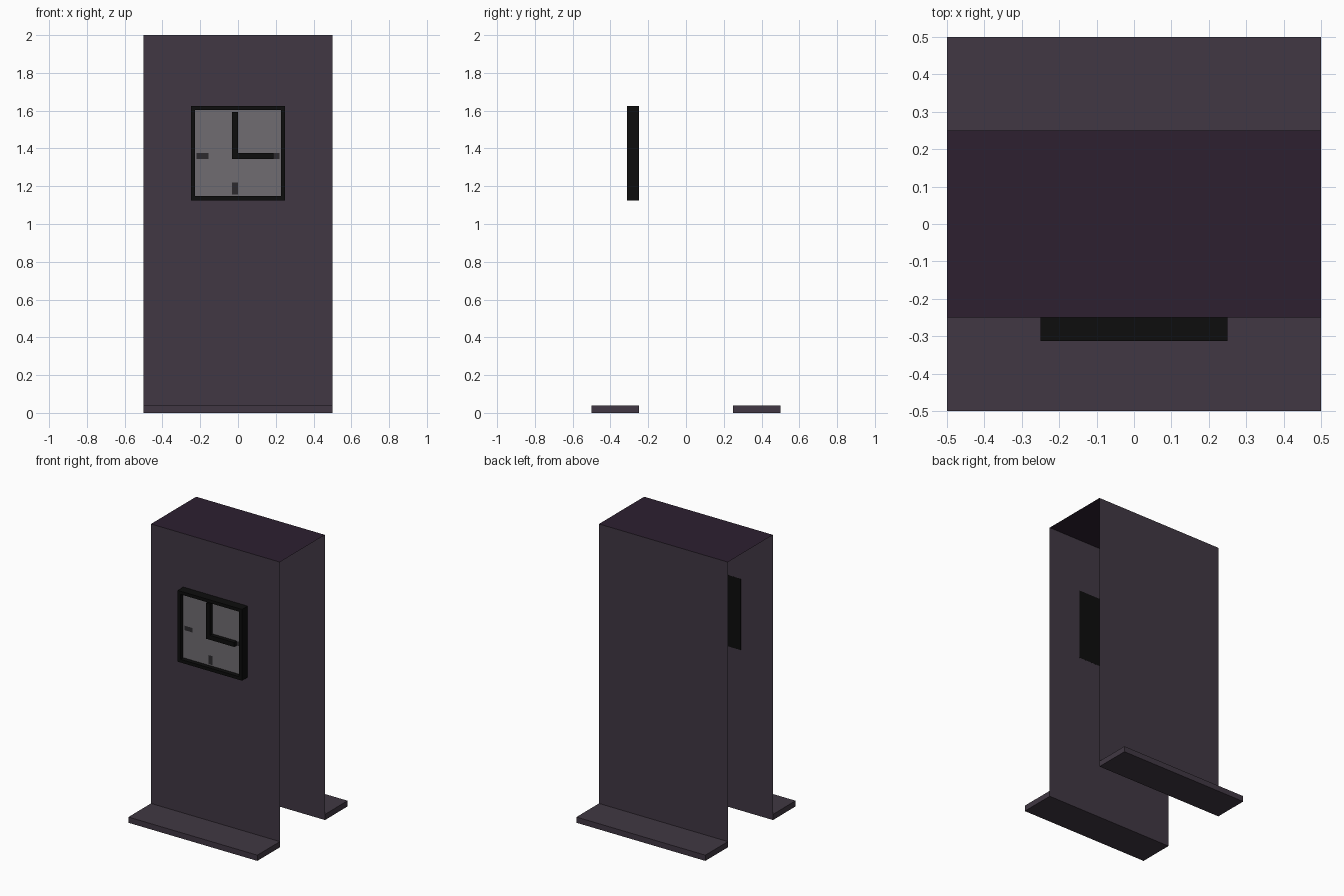
import bpy, bmesh

if "Cube" in bpy.data.objects:
    bpy.data.objects.remove(bpy.data.objects["Cube"])

PX = 1 / 32  # clock pixel size


def mat(name, r, g, b):
    m = bpy.data.materials.new(name)
    m.diffuse_color = (r, g, b, 1)
    m.use_nodes = True
    m.node_tree.nodes["Principled BSDF"].inputs["Base Color"].default_value = m.diffuse_color
    return m


PANEL = mat("panel_plum", 0.052, 0.039, 0.056)
DARK = mat("top_plum", 0.026, 0.014, 0.030)
BLACK = mat("clock_black", 0.004, 0.004, 0.004)
GREY = mat("dial_grey", 0.16, 0.15, 0.165)
TICK = mat("tick_grey", 0.025, 0.023, 0.026)


def finish(name, bm, material):
    me = bpy.data.meshes.new(name)
    bm.to_mesh(me)
    bm.free()
    me.materials.append(material)
    ob = bpy.data.objects.new(name, me)
    bpy.context.collection.objects.link(ob)
    return ob


def box(name, lo, hi, material):
    bm = bmesh.new()
    bmesh.ops.create_cube(bm, size=1)
    for v in bm.verts:
        v.co = [(a + b) / 2 + c * (b - a) for a, b, c in zip(lo, hi, v.co)]
    return finish(name, bm, material)


def quad(name, points, material):
    bm = bmesh.new()
    bm.faces.new([bm.verts.new(p) for p in points])
    return finish(name, bm, material)


def front_quad(name, x0, x1, z0, z1, y, material):
    return quad(name, [(x0, y, z0), (x1, y, z0), (x1, y, z1), (x0, y, z1)], material)


# Thin sheet body, open at the sides and underneath, with a foot on each panel
for side, s in (("front", -1), ("back", 1)):
    y = 0.25 * s
    quad(side + "_panel", [(s * 0.5, y, 0), (-s * 0.5, y, 0),
                           (-s * 0.5, y, 2), (s * 0.5, y, 2)], PANEL)
    box(side + "_foot", (-0.5, min(y, 2 * y), 0), (0.5, max(y, 2 * y), 0.04), PANEL)
quad("top_panel", [(-0.5, -0.25, 2), (0.5, -0.25, 2), (0.5, 0.25, 2), (-0.5, 0.25, 2)], DARK)

# Clock case: a box whose front is inset and pushed back to form the frame
case = bmesh.new()
bmesh.ops.create_cube(case, size=1)
for v in case.verts:
    v.co = (v.co.x * 0.5, -0.281 + v.co.y * 0.063, 1.375 + v.co.z * 0.5)
case.normal_update()
front = next(f for f in case.faces if f.normal.y < -0.9)
bmesh.ops.inset_region(case, faces=[front], thickness=PX)
rim = list(front.verts)
walls = bmesh.ops.extrude_discrete_faces(case, faces=[front])["faces"]
for v in walls[0].verts:
    v.co.y += PX
walls[0].material_index = 1
finish("clock_case", case, BLACK).data.materials.append(GREY)

# Hands standing proud of the dial
DIAL, TIP = -0.281, -0.31
box("minute_hand", (-PX, TIP, 1.375), (0, DIAL, 1.594), BLACK)
box("hour_hand", (-PX, TIP, 1.375 - PX), (6 * PX, DIAL, 1.375), BLACK)

# Flat hour marks on the dial
for side, x0, x1 in (("left", -7 * PX, -5 * PX), ("right", 5 * PX, 7 * PX)):
    front_quad(side + "_mark", x0, x1, 1.375 - PX, 1.375, -0.283, TICK)
front_quad("bottom_mark", -PX, 0, 1.125 + PX, 1.125 + 3 * PX, -0.283, TICK)
